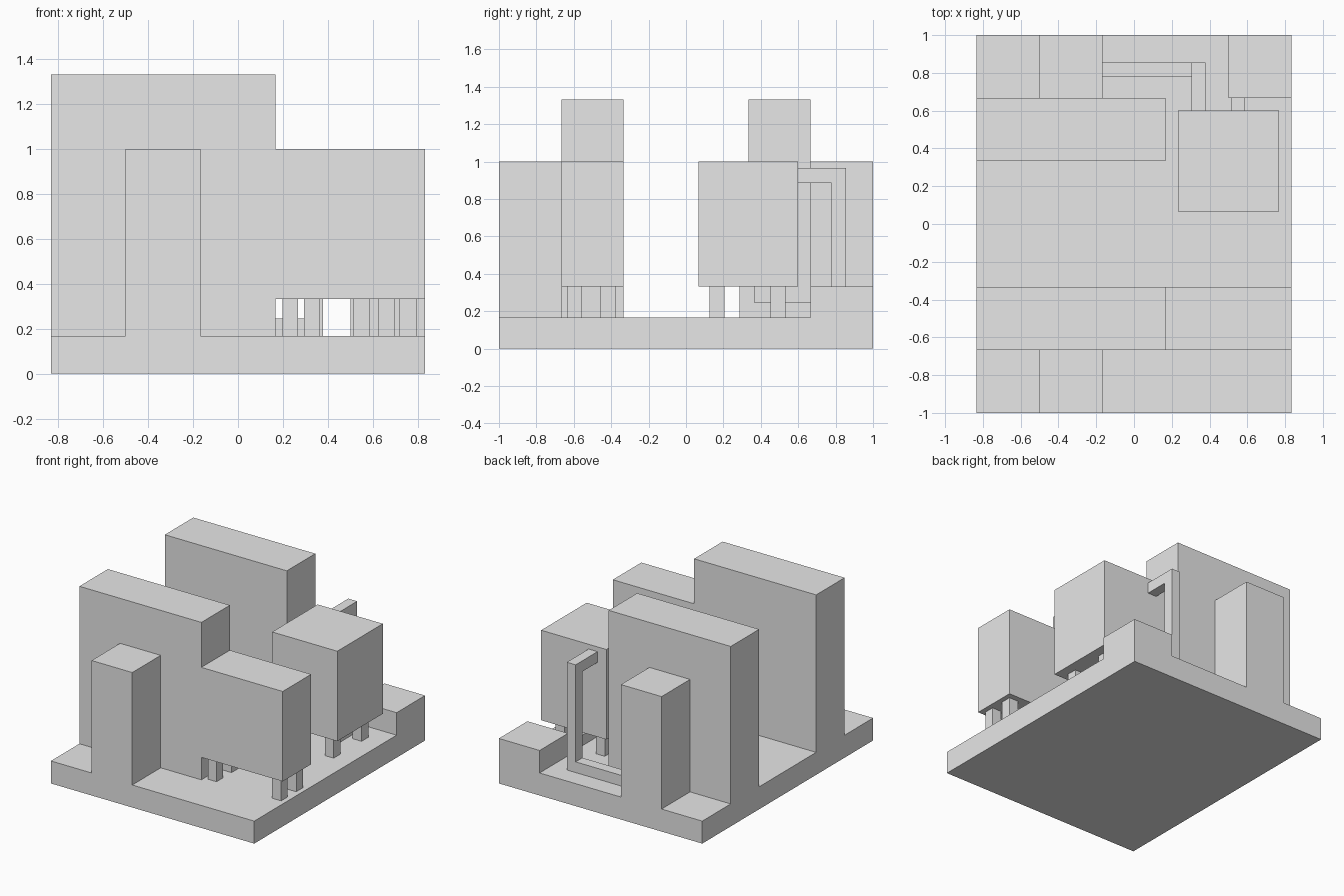
import bpy
import bmesh
from mathutils import Matrix, Vector

if "Cube" in bpy.data.objects:
    bpy.data.objects.remove(bpy.data.objects["Cube"])

grey = bpy.data.materials.new("plain_grey")
grey.diffuse_color = (0.8, 0.8, 0.8, 1.0)
grey.use_nodes = True
grey.node_tree.nodes["Principled BSDF"].inputs["Base Color"].default_value = grey.diffuse_color


def box(name, x, y, z):
    """Box from (min, max) ranges on each axis."""
    lo, hi = Vector((x[0], y[0], z[0])), Vector((x[1], y[1], z[1]))
    bm = bmesh.new()
    bmesh.ops.create_cube(bm, size=1, matrix=Matrix.Translation((lo + hi) / 2)
                          @ Matrix.Diagonal((*(hi - lo), 1)))
    mesh = bpy.data.meshes.new(name)
    bm.to_mesh(mesh)
    bm.free()
    mesh.materials.append(grey)
    obj = bpy.data.objects.new(name, mesh)
    bpy.context.collection.objects.link(obj)
    return obj


def legs(name, xs, ys):
    """One short leg for every pair of x and y ranges."""
    for x in xs:
        for y in ys:
            box(name, x, y, (FLOOR, DECK))


FLOOR, DECK, ROOF, TOP = 1 / 6, 1 / 3, 1.0, 4 / 3
W = 5 / 6
PIPE_TOP = 0.246

# Base slab
box("base_slab", (-W, W), (-1, 1), (0, FLOOR))

# Tall halls, each with a chimney block on its outer side
for side, s in (("front", -1), ("back", 1)):
    box(side + "_hall", (-W, 1 / 6), sorted((s / 3, s * 2 / 3)), (FLOOR, TOP))
    box(side + "_tower", (-0.5, -1 / 6), sorted((s * 2 / 3, s)), (FLOOR, ROOF))

# Raised wing of the front hall on four legs
box("raised_wing", (1 / 6, W), (-2 / 3, -1 / 3), (DECK, ROOF))
legs("wing_leg", ((0.198, 0.267), (0.72, 0.797)),
     ((-0.633, -0.557), (-0.456, -0.376)))

# Square tank on four legs
box("tank", (0.233, 0.767), (0.067, 0.6), (DECK, ROOF))
legs("tank_leg", ((0.293, 0.366), (0.624, 0.697)),
     ((0.125, 0.206), (0.452, 0.532)))

# Low corner block
box("corner_block", (0.5, W), (2 / 3, 1), (FLOOR, DECK))

# Pipe from the tank underside to the corner block
box("lower_pipe_riser", (0.513, 0.587), (0.287, 0.367), (FLOOR, DECK))
box("lower_pipe_run", (0.513, 0.587), (0.367, 2 / 3), (FLOOR, PIPE_TOP))

# Pipe from the tank back, down to the floor and across to the back tower
box("upper_pipe_outlet", (0.305, 0.378), (0.6, 0.777), (0.885, 0.965))
box("upper_pipe_drop", (0.305, 0.378), (0.777, 0.856), (FLOOR, 0.965))
box("upper_pipe_run", (-1 / 6, 0.305), (0.777, 0.856), (FLOOR, PIPE_TOP))
